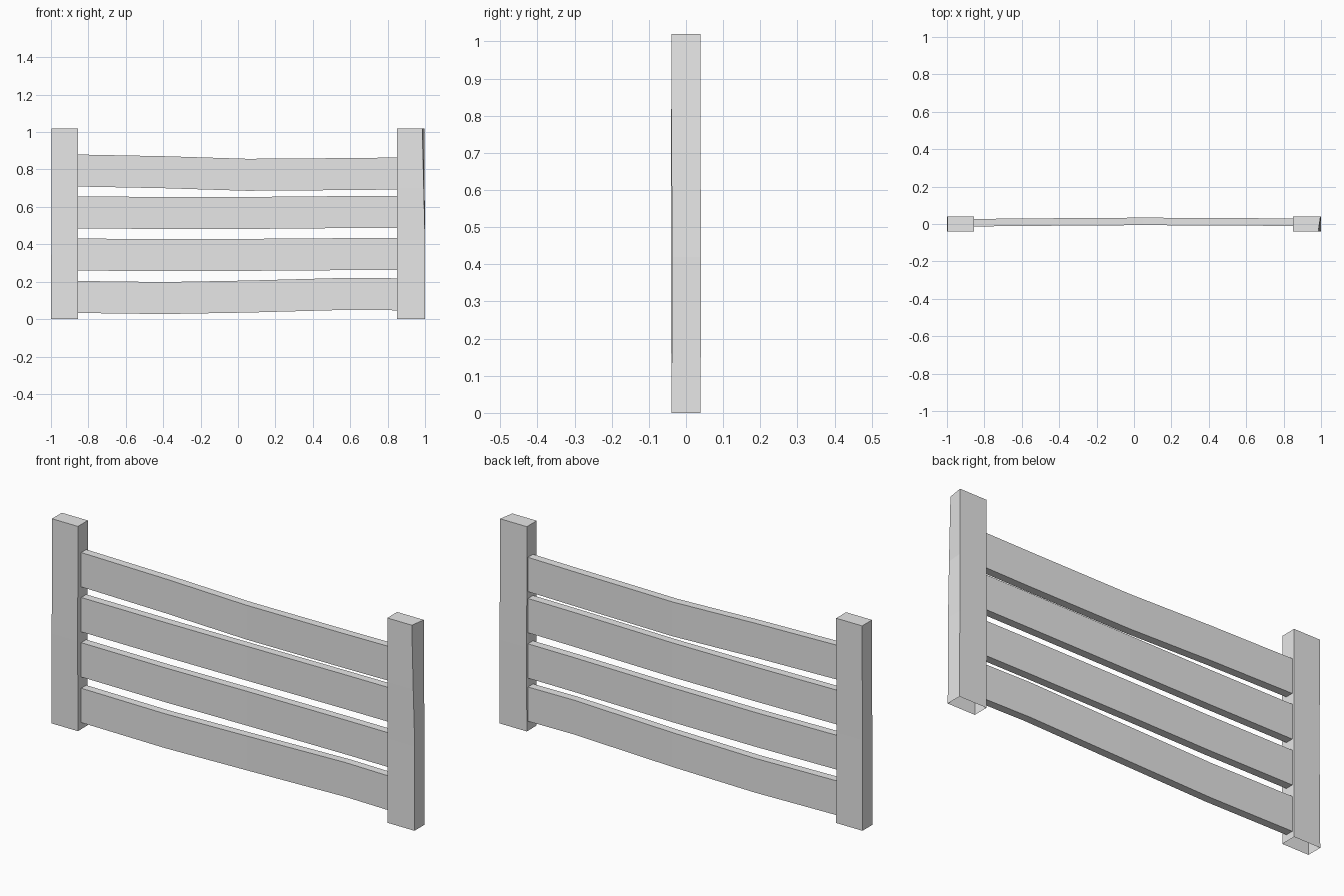
import bpy
import bmesh

cube = bpy.data.objects.get("Cube")
if cube:
    bpy.data.objects.remove(cube, do_unlink=True)

# Single grey material
grey = bpy.data.materials.new("plain grey")
grey.use_nodes = True
colour = (0.8, 0.8, 0.8, 1)
grey.diffuse_color = colour
grey.node_tree.nodes["Principled BSDF"].inputs["Base Color"].default_value = colour


def loft(name, rings, cap_end):
    """Join four-cornered rings into a board, optionally closing the last ring."""
    bm = bmesh.new()
    loops = [[bm.verts.new(p) for p in ring] for ring in rings]
    for a, b in zip(loops, loops[1:]):
        for i in range(4):
            j = (i + 1) % 4
            bm.faces.new((a[i], a[j], b[j], b[i]))
    if cap_end:
        bm.faces.new(loops[-1])
    bmesh.ops.recalc_face_normals(bm, faces=bm.faces)
    mesh = bpy.data.meshes.new(name)
    bm.to_mesh(mesh)
    bm.free()
    mesh.materials.append(grey)
    obj = bpy.data.objects.new(name, mesh)
    bpy.context.collection.objects.link(obj)


def post(name, levels):
    """Upright with an open foot; levels are z, x low, x high, y shift, front skew."""
    rings = []
    for z, x0, x1, dy, skew in levels:
        front, back = dy - 0.039, dy + 0.039
        rings.append([(x0, front, z), (x1 - skew, front, z),
                      (x1, back, z), (x0, back, z)])
    loft(name, rings, True)


def rail(name, height, path):
    """Horizontal board; path holds x, top z and centre y."""
    rings = []
    for x, top, y in path:
        y0, y1 = y - 0.02, y + 0.02
        rings.append([(x, y0, top - height), (x, y1, top - height),
                      (x, y1, top), (x, y0, top)])
    loft(name, rings, False)


# Posts, slightly warped
post("right_post", [(0, -1, -0.855, 0, 0), (0.45, -0.998, -0.855, -0.002, 0),
                    (1.02, -0.998, -0.855, 0, 0)])
post("left_post", [(0, 0.85, 1, 0, 0), (0.42, 0.85, 1, 0.002, 0),
                   (0.7, 0.85, 0.998, 0, 0.005), (1.02, 0.85, 0.997, 0, 0.012)])

# Rails, each with its own gentle bend
bends = {
    "top_rail": [0.88, 0.871, 0.857, 0.861, 0.864],
    "upper_middle_rail": [0.656, 0.653, 0.653, 0.658, 0.659],
    "lower_middle_rail": [0.431, 0.427, 0.429, 0.433, 0.433],
    "bottom_rail": [0.204, 0.198, 0.206, 0.221, 0.218],
}
stations = [-0.86, -0.4, 0.05, 0.6, 0.855]
depths = [0.007, 0.011, 0.014, 0.011, 0.01]
for name, tops in bends.items():
    rail(name, 0.171, list(zip(stations, tops, depths)))
